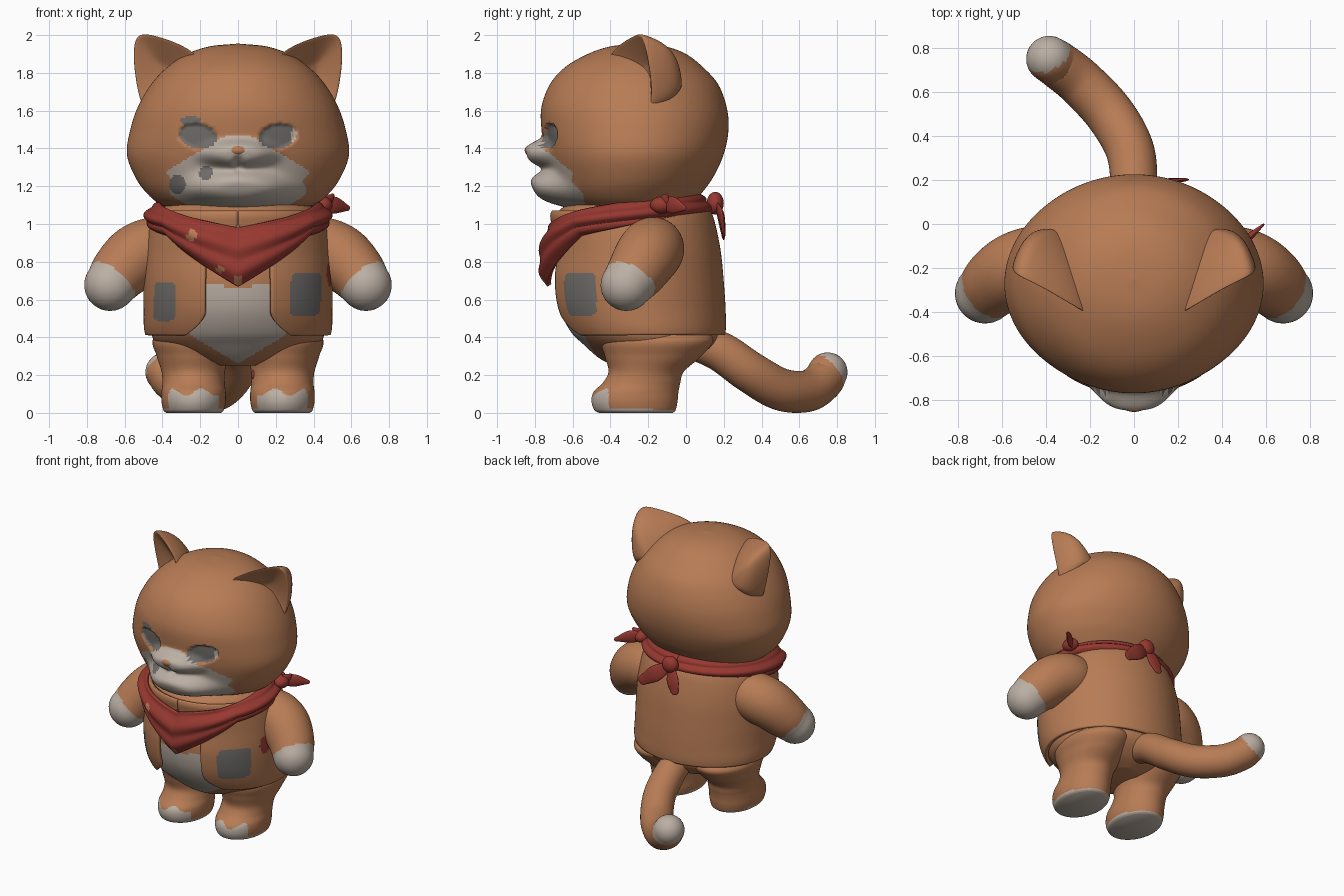
import bpy, bmesh, math
from math import sin, cos, pi, exp
from mathutils import Vector

if "Cube" in bpy.data.objects:
    bpy.data.objects.remove(bpy.data.objects["Cube"])

FUR, CREAM, RED, GREY = range(4)
MATS = []
for label, rgb in (("orange fur", (.475, .2, .09)), ("cream fur", (.5, .43, .37)),
                   ("red cloth", (.31, .04, .03)), ("grey patch", (.165, .155, .145))):
    m = bpy.data.materials.new(label)
    m.use_nodes = True
    m.diffuse_color = (*rgb, 1)
    m.node_tree.nodes["Principled BSDF"].inputs["Base Color"].default_value = (*rgb, 1)
    MATS.append(m)


def finish(name, bm, paint, mirror=False, thick=0, subdiv=0):
    """Turn a bmesh into a painted, smooth object."""
    bmesh.ops.recalc_face_normals(bm, faces=bm.faces)
    for f in bm.faces:
        f.smooth = True
        f.material_index = paint(f.calc_center_median()) if callable(paint) else paint
    me = bpy.data.meshes.new(name)
    bm.to_mesh(me)
    bm.free()
    ob = bpy.data.objects.new(name, me)
    bpy.context.collection.objects.link(ob)
    for m in MATS:
        me.materials.append(m)
    if mirror:
        ob.modifiers.new("Mirror", 'MIRROR')
    if thick:
        mod = ob.modifiers.new("Solidify", 'SOLIDIFY')
        mod.thickness, mod.offset = thick, 0
    if subdiv:
        mod = ob.modifiers.new("Subdivision", 'SUBSURF')
        mod.levels = mod.render_levels = subdiv
    return ob


def grid(name, rows, paint, closed=True, **kw):
    """Skin rows of points; closed rows also get end caps."""
    bm = bmesh.new()
    vs = [[bm.verts.new(p) for p in row] for row in rows]
    n = len(rows[0])
    for a, b in zip(vs, vs[1:]):
        for i in range(n if closed else n - 1):
            j = (i + 1) % n
            bm.faces.new((a[i], a[j], b[j], b[i]))
    if closed:
        bm.faces.new(vs[0])
        bm.faces.new(vs[-1])
    return finish(name, bm, paint, **kw)


def smooth(pts, steps):
    """Catmull-Rom samples through tuples of any length."""
    ps = [Vector(p) for p in pts]
    ps = [ps[0] * 2 - ps[1]] + ps + [ps[-1] * 2 - ps[-2]]
    out = []
    for a, b, c, d in zip(ps, ps[1:], ps[2:], ps[3:]):
        for k in range(steps):
            t = k / steps
            out.append(b + (c - a) * t / 2 + (a * 2 - b * 5 + c * 4 - d) * t * t / 2
                       + (b * 3 - a - c * 3 + d) * t ** 3 / 2)
    return out + [ps[-2]]


def ring_point(row, angle, off=0):
    """Point on an oval level (z, centre x, half width, front y, back y); angle 0 is front."""
    z, cx, rx, yf, yb = row
    return Vector((cx + (rx + off) * sin(angle),
                   (yf + yb) / 2 - ((yb - yf) / 2 + off) * cos(angle), z))


def loft(name, rows, paint, steps=8, sides=64, **kw):
    return grid(name, [[ring_point(r, 2 * pi * i / sides) for i in range(sides)]
                       for r in smooth(rows, steps)], paint, **kw)


def sweep(name, path, paint, hint=(0, 0, 1), flat=1, sides=32, **kw):
    """Tube through (x, y, z, radius) with a round end, flattened along hint."""
    pts = smooth(path, 10)
    end, tip_dir = pts[-1], (pts[-1] - pts[-2]).to_3d().normalized()
    for k in range(1, 9):
        a = k / 8 * 1.5
        pts.append(Vector((*(end.to_3d() + tip_dir * end[3] * sin(a)), end[3] * cos(a))))
    rows = []
    for i, p in enumerate(pts):
        d = (pts[min(i + 1, len(pts) - 1)] - pts[max(i - 1, 0)]).to_3d().normalized()
        b = d.cross(Vector(hint)).normalized()
        n = b.cross(d)
        rows.append([p.to_3d() + p[3] * (b * cos(t) + n * flat * sin(t))
                     for t in (2 * pi * k / sides for k in range(sides))])
    return grid(name, rows, paint, **kw)


def ball(name, centre, size, paint):
    bm = bmesh.new()
    bmesh.ops.create_uvsphere(bm, u_segments=32, v_segments=20, radius=1)
    for v in bm.verts:
        v.co = [c + a * s for c, a, s in zip(centre, v.co, size)]
    return finish(name, bm, paint)


def dist(u, v, cu, cv, ru, rv):
    """Squared distance from an oval's centre; 1 on its edge."""
    return ((u - cu) / ru) ** 2 + ((v - cv) / rv) ** 2


# Head, with eyes, face mask and grey spots
def in_eye(p):
    return p.y < -.4 and dist(abs(p.x), p.z - .1 * (abs(p.x) - .21), .212, 1.465, .1, .065) < 1


def face_paint(p):
    if p.y > -.38:
        return FUR
    if in_eye(p):
        return CREAM if abs(p.x - .297) < .013 else GREY
    if dist(p.x, p.z, -.25, 1.545, .055, .025) < 1:
        return GREY
    if dist(p.x, p.z, -.32, 1.21, .045, .05) < 1 or dist(p.x, p.z, -.17, 1.27, .036, .036) < 1:
        return GREY
    slope = 1.465 - .6 * max(0, abs(p.x) - .07)
    width = .365 + .02 * sin(p.z * 45) - .9 * max(0, 1.19 - p.z)
    return CREAM if p.z < slope and abs(p.x) < width else FUR


head = loft("head", [(1.06, 0, .25, -.5, -.05), (1.1, 0, .40, -.6, .02), (1.16, 0, .48, -.67, .08),
                     (1.25, 0, .545, -.71, .145), (1.37, 0, .588, -.745, .2), (1.5, 0, .57, -.765, .225),
                     (1.62, 0, .53, -.765, .215), (1.74, 0, .46, -.72, .17), (1.83, 0, .375, -.64, .09),
                     (1.9, 0, .27, -.52, .0), (1.94, 0, .15, -.4, -.11), (1.955, 0, .002, -.252, -.248)],
            face_paint, steps=12, sides=260)

# Muzzle, chin and lip groove swell out of the face; eyes sink in
swells = ((0, 1.37, .185, .07, .1), (0, 1.18, .25, .1, .125), (0, 1.32, .025, .04, -.03))
for v in head.data.vertices:
    if in_eye(v.co):
        v.co.y += .02
    if v.co.y < -.4:
        v.co.y -= sum(push * exp(-dist(v.co.x, v.co.z, cx, cz, rx, rz) ** 2)
                      for cx, cz, rx, rz, push in swells)
ball("nose", (0, -.832, 1.39), (.048, .022, .024), FUR)

# Ears: rim, dished front and rounded back
rim = [Vector(p) for p in ((.14, -.46, 1.85), (.28, -.38, 1.955), (.43, -.29, 2.005), (.545, -.24, 2.03),
                           (.568, -.21, 1.92), (.55, -.18, 1.74), (.5, -.18, 1.53), (.32, -.36, 1.64))]
dish, back = Vector((.39, -.19, 1.81)), Vector((.34, -.01, 1.75))
grid("ear", [[p.lerp(dish, .85) for p in rim], [p.lerp(dish, .6) for p in rim],
             [p.lerp(dish, .12) for p in rim], rim,
             [p.lerp(back, .25) + Vector((.01, .07, .02)) for p in rim],
             [p.lerp(back, .6) + Vector((.02, .06, .025)) for p in rim],
             [p.lerp(back, .92) for p in rim]], FUR, mirror=True, subdiv=3)


# Torso with cream belly
def belly_paint(p):
    width = .25 * min(1, (p.z - .26) / .15)
    top = .665 + .1 * min(abs(p.x), .17)
    return CREAM if p.y < -.3 and abs(p.x) < width and p.z < top else FUR


torso_rows = [(.25, 0, .12, -.38, -.02), (.29, 0, .27, -.46, .07), (.36, 0, .42, -.54, .15),
              (.43, 0, .46, -.61, .175), (.55, 0, .465, -.67, .175), (.7, 0, .465, -.69, .165),
              (.85, 0, .455, -.675, .15), (.98, 0, .435, -.675, .125), (1.06, 0, .41, -.68, .1),
              (1.12, 0, .36, -.6, .06), (1.18, 0, .28, -.5, .0)]
loft("torso", torso_rows, belly_paint, sides=160)
levels = smooth(torso_rows, 8)


def torso_point(z, angle, off):
    for a, b in zip(levels, levels[1:]):
        if a[0] <= z <= b[0]:
            return ring_point(a.lerp(b, (z - a[0]) / (b[0] - a[0])), angle, off)


# Vest: open below the neckerchief, with a patch on each side and a red scrap under one arm
def vest_paint(p):
    for cx, cz, rx, rz in ((.35, .63, .08, .112), (-.38, .59, .056, .1)):
        u, v = (p.x - cx - .05 * (p.z - cz)) / rx, (p.z - cz) / rz
        if p.y < -.3 and u ** 6 + v ** 6 < 1:
            return GREY
    return RED if p.x > .42 and dist(p.y, p.z, -.37, .73, .04, .06) < 1 else FUR


vest = []
for k in range(65):
    z = .415 + .65 * k / 64
    width = .17 * min(1, max(.02, (.99 - z) / .1)) + .1 * max(0, (.54 - z) / .12) ** 2
    gap = math.asin(width / .48)
    vest.append([torso_point(z, gap + (2 * pi - 2 * gap) * i / 200, .022) for i in range(201)])
grid("vest", vest, vest_paint, closed=False, thick=.025)


# Neckerchief with a pointed, worn front
def scarf_paint(p):
    worn = ((-.24, .94, .025), (0, .705, .024), (-.09, .765, .018))
    return FUR if p.y < -.4 and any(dist(p.x, p.z, x, z, r, r) < 1 for x, z, r in worn) else RED


scarf = []
for k in range(31):
    t, row = k / 30, []
    for i in range(201):
        a = -pi + 2 * pi * i / 200
        top = .98 + .195 * sin(abs(a) / 2)
        low = min(top - .115, .675 + .31 * abs(a))
        fold = .008 * sin(t * 14 + 3 * cos(a))
        puff = .03 + .012 * cos(a) + (.035 + .012 * cos(a)) * sin(pi * t)
        row.append(torso_point(top + (low - top) * t, a, puff + fold))
    scarf.append(row)
grid("neckerchief", scarf, scarf_paint, closed=False, thick=.025)

# Knots, loose cloth ends and a small scrap on one leg
ball("back_knot", (.02, .155, 1.11), (.06, .045, .06), RED)
ball("side_knot", (.45, -.13, 1.1), (.05, .06, .045), RED)
ball("red_scrap", (.085, -.27, .2), (.014, .03, .03), RED)
sweep("back_cloth_end_long", [(.03, .16, 1.1, .03), (.12, .19, 1.03, .055), (.215, .2, .96, .035)],
      RED, hint=(0, 1, 0), flat=.25)
sweep("back_cloth_end_short", [(.01, .16, 1.1, .03), (-.02, .185, 1.01, .05), (-.04, .195, .95, .035)],
      RED, hint=(0, 1, 0), flat=.25)
sweep("side_cloth_end_upper", [(.44, -.12, 1.1, .03), (.51, -.07, 1.1, .045), (.58, -.01, 1.085, .016)],
      RED, hint=(1, -1, 0), flat=.4)
sweep("side_cloth_end_lower", [(.44, -.14, 1.1, .03), (.48, -.11, 1.13, .03), (.5, -.1, 1.15, .012)],
      RED, hint=(1, -1, 0), flat=.4)

# Arms with cream paws
paw_line = Vector((.58, -.42, -.7)).normalized()
paw_start = Vector((.675, -.285, .7)).dot(paw_line)
sweep("arm", [(.36, -.17, .88, .155), (.45, -.18, .865, .17), (.54, -.21, .825, .17),
              (.62, -.26, .75, .157), (.677, -.315, .677, .137)],
      lambda p: CREAM if p.dot(paw_line) > paw_start else FUR, sides=80, mirror=True)


# Legs with cream toes and soles
def foot_paint(p):
    toes = p.y < -.41 and p.z < .11 + .02 * sin(p.x * 40)
    return CREAM if toes or p.z < .014 or (p.y < -.18 and p.z < .025) else FUR


loft("leg", [(0, .235, .145, -.46, -.07), (.015, .235, .16, -.485, -.055), (.06, .235, .17, -.5, -.045),
             (.11, .235, .17, -.49, -.04), (.16, .235, .165, -.44, -.03), (.22, .237, .168, -.41, -.01),
             (.3, .24, .19, -.43, .08), (.39, .235, .215, -.45, .145), (.47, .21, .15, -.38, .06)],
     foot_paint, sides=96, mirror=True)

# Tail with cream tip
sweep("tail", [(0, .02, .38, .09), (0, .18, .325, .105), (-.02, .34, .215, .11), (-.11, .5, .125, .112),
               (-.24, .64, .115, .11), (-.34, .72, .165, .108), (-.385, .75, .215, .105)],
      lambda p: CREAM if p.y - .5 * p.x + .8 * p.z > 1.13 else FUR, sides=48)
